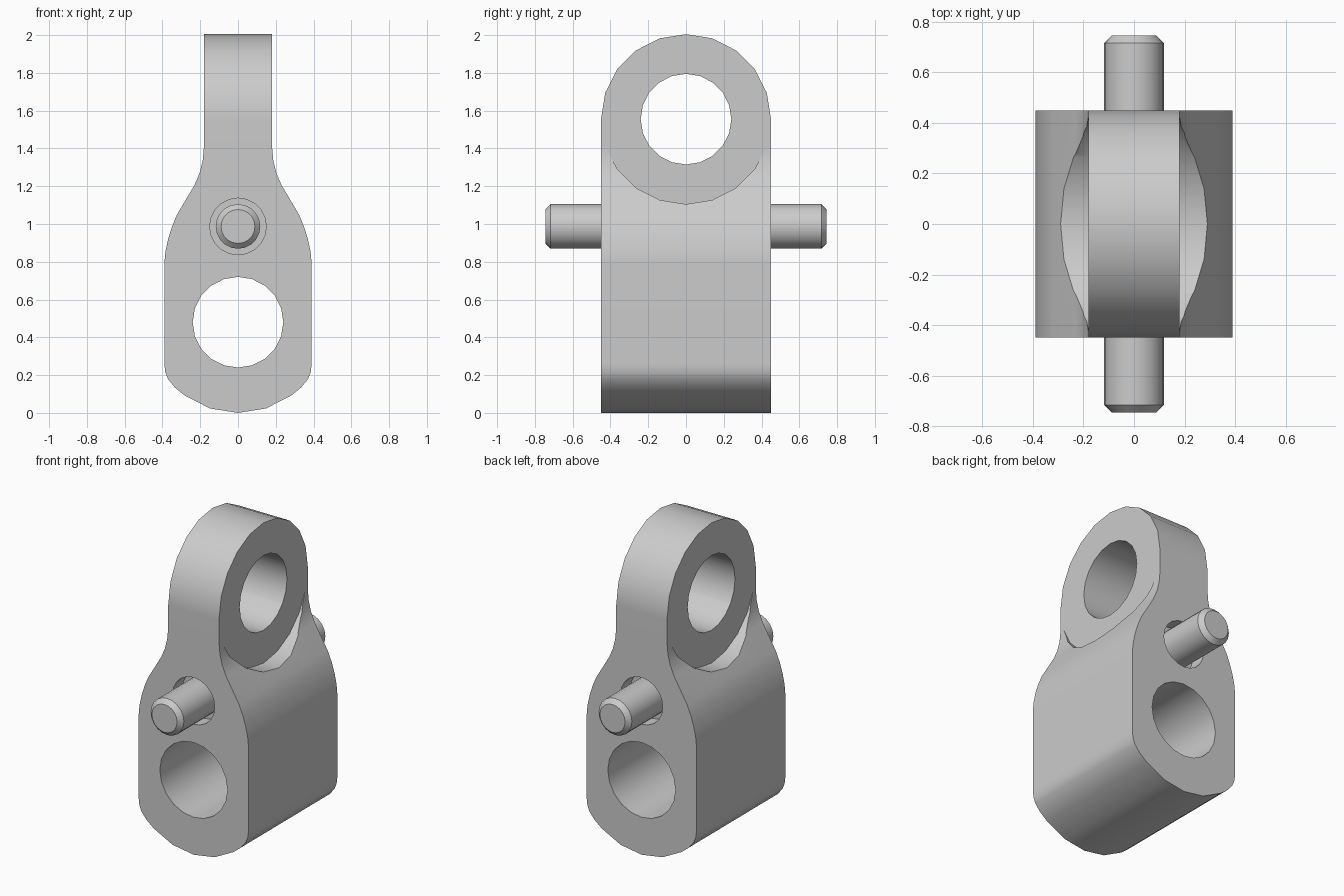
import bpy, bmesh, math

if "Cube" in bpy.data.objects:
    bpy.data.objects.remove(bpy.data.objects["Cube"], do_unlink=True)

grey = bpy.data.materials.new("plain grey")
grey.use_nodes = True
colour = (0.6, 0.6, 0.6, 1)
grey.diffuse_color = colour
grey.node_tree.nodes["Principled BSDF"].inputs["Base Color"].default_value = colour

HALF_DEPTH = 0.45
EYE_Z, BORE_Z, PIN_Z = 1.555, 0.48, 0.987
BORE_R = 0.24


def prism(name, points, axis, start, end):
    """Extrude a (horizontal, z) outline along the x or y axis."""
    bm = bmesh.new()

    def ring(d):
        return [bm.verts.new((d, h, z) if axis == "x" else (h, d, z)) for h, z in points]
    a, b = ring(start), ring(end)
    bm.faces.new(a)
    bm.faces.new(b[::-1])
    for i in range(len(a)):
        j = (i + 1) % len(a)
        bm.faces.new((a[j], a[i], b[i], b[j]))
    bmesh.ops.recalc_face_normals(bm, faces=bm.faces)
    mesh = bpy.data.meshes.new(name)
    bm.to_mesh(mesh)
    bm.free()
    mesh.materials.append(grey)
    obj = bpy.data.objects.new(name, mesh)
    bpy.context.collection.objects.link(obj)
    return obj


def arc(r, z, start=0, end=342, step=18):
    return [(r * math.cos(math.radians(a)), z + r * math.sin(math.radians(a)))
            for a in range(start, end + 1, step)]


def activate(obj):
    bpy.ops.object.select_all(action="DESELECT")
    obj.select_set(True)
    bpy.context.view_layer.objects.active = obj


def boolean(obj, cutter, operation="DIFFERENCE"):
    cutter.hide_render = True
    mod = obj.modifiers.new("cut", "BOOLEAN")
    mod.operation, mod.solver, mod.object = operation, "EXACT", cutter
    activate(obj)
    bpy.ops.object.modifier_apply(modifier=mod.name)
    bpy.data.objects.remove(cutter, do_unlink=True)


def smooth(obj):
    activate(obj)
    bpy.ops.object.shade_smooth_by_angle(angle=math.radians(30))
    mod = obj.modifiers.new("even shading", "WEIGHTED_NORMAL")
    mod.keep_sharp = True


# Link body: mirrored front outline with round foot, shoulders and narrow neck
half = [(0.1483, 0.0235), (0.282, 0.092), (0.335, 0.135), (0.37, 0.178), (0.385, 0.215),
        (0.39, 0.26), (0.39, 0.79), (0.384, 0.855), (0.37, 0.92), (0.35, 0.985),
        (0.323, 1.05), (0.23, 1.207), (0.203, 1.27), (0.187, 1.335), (0.18, 1.41),
        (0.18, 2.1)]
outline = [(0, 0)] + half + [(-x, z) for x, z in reversed(half)]
body = prism("link_body", outline, "y", -0.6, 0.6)

# Round the top of the body as seen from the side
side = arc(HALF_DEPTH, EYE_Z, 0, 180) + [(-HALF_DEPTH, -0.2), (HALF_DEPTH, -0.2)]
boolean(body, prism("side_trim", side, "x", -0.7, 0.7), "INTERSECT")

# Round seats milled into the shoulders on both sides of the eye
for s in (-1, 1):
    boolean(body, prism("seat_cutter", arc(HALF_DEPTH, EYE_Z, 198, 342), "x",
                        s * 0.1801, s * 0.6))

# Crossing bores, and a recess around the pin at each end
boolean(body, prism("eye_cutter", arc(BORE_R, EYE_Z), "x", -0.6, 0.6))
boolean(body, prism("bore_cutter", arc(BORE_R, BORE_Z), "y", -0.7, 0.7))
for s in (-1, 1):
    boolean(body, prism("recess_cutter", arc(0.15, PIN_Z), "y", s * 0.35, s * 0.6))
smooth(body)

# Cross pin with chamfered ends
pin = prism("cross_pin", arc(0.118, PIN_Z), "y", -0.745, 0.745)
bm = bmesh.new()
bm.from_mesh(pin.data)
rims = [e for e in bm.edges if abs(e.verts[0].co.y - e.verts[1].co.y) < 0.001]
bmesh.ops.bevel(bm, geom=rims, offset=0.028, segments=1, affect="EDGES")
bm.to_mesh(pin.data)
bm.free()
smooth(pin)
